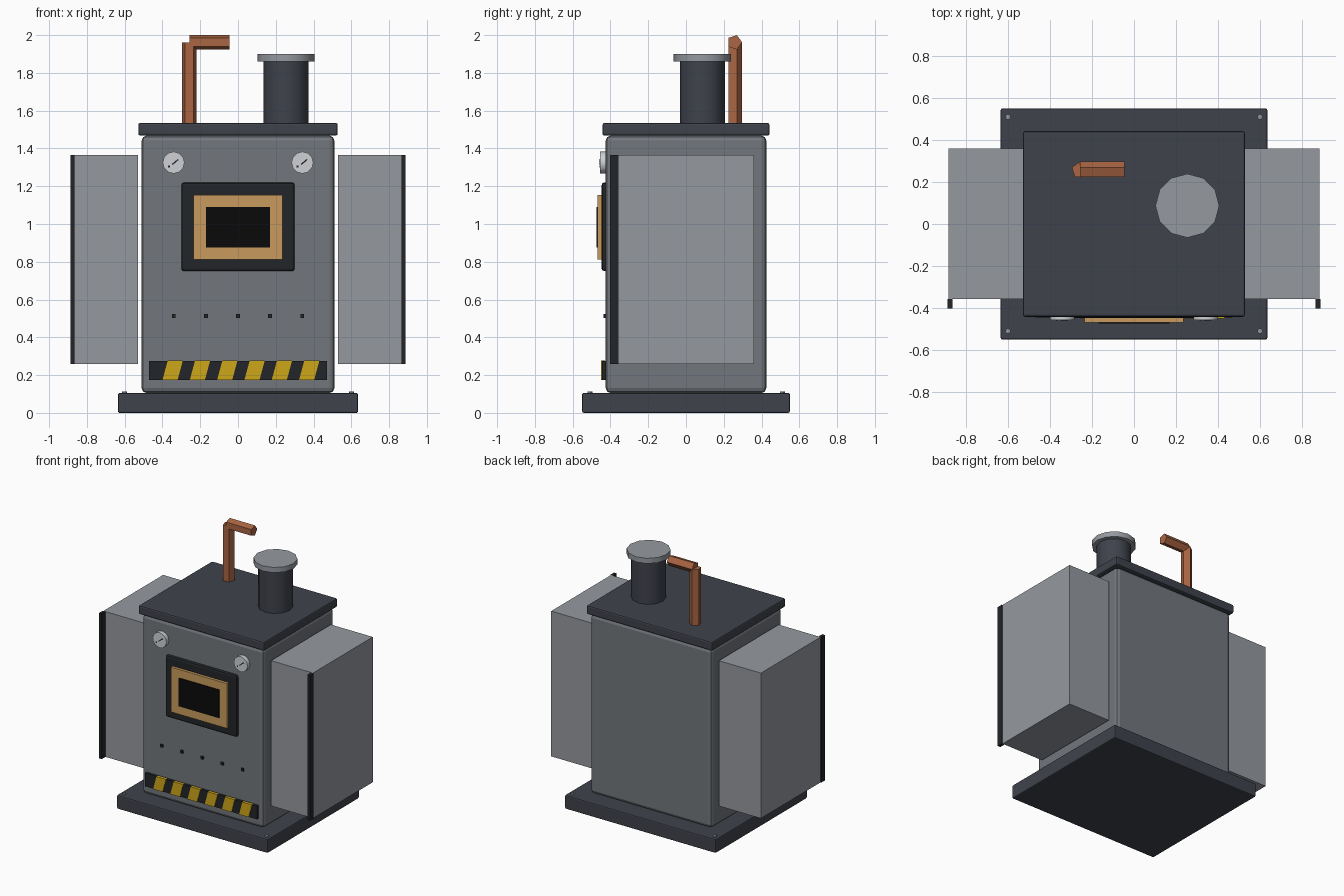
import bpy
from math import radians

if "Cube" in bpy.data.objects:
    bpy.data.objects.remove(bpy.data.objects["Cube"])


def material(name, rgb):
    m = bpy.data.materials.new(name)
    m.diffuse_color = (*rgb, 1)
    m.use_nodes = True
    m.node_tree.nodes["Principled BSDF"].inputs["Base Color"].default_value = m.diffuse_color
    return m


DARK = material("dark_steel", (0.05, 0.055, 0.072))
GREY = material("body_grey", (0.17, 0.185, 0.205))
LIGHT = material("light_grey", (0.30, 0.32, 0.35))
BLACK = material("black_iron", (0.016, 0.018, 0.021))
GLASS = material("dark_glass", (0.003, 0.003, 0.003))
BRASS = material("brass", (0.58, 0.33, 0.11))
COPPER = material("copper", (0.40, 0.13, 0.055))
YELLOW = material("warning_yellow", (0.62, 0.39, 0.01))
WHITE = material("dial_white", (0.62, 0.64, 0.66))


def box(name, x, y, z, mat, bevel=0, segments=2):
    """Box from (min, max) ranges, with an optional bevel."""
    loc = [(a + b) / 2 for a, b in (x, y, z)]
    bpy.ops.mesh.primitive_cube_add(size=1, location=loc)
    o = bpy.context.object
    o.name = name
    o.scale = [b - a for a, b in (x, y, z)]
    bpy.ops.object.transform_apply(location=False, rotation=False, scale=True)
    o.data.materials.append(mat)
    if bevel:
        mod = o.modifiers.new("Bevel", 'BEVEL')
        mod.width = bevel
        mod.segments = segments
    return o


def cylinder(name, loc, r, depth, sides, mat, rot=(0, 0, 0), smooth=False):
    bpy.ops.mesh.primitive_cylinder_add(vertices=sides, radius=r, depth=depth,
                                        location=loc, rotation=rot)
    o = bpy.context.object
    o.name = name
    o.data.materials.append(mat)
    if smooth:
        bpy.ops.object.shade_smooth_by_angle(angle=radians(35))
    return o


# Base, body and lid
box("base_plate", (-0.635, 0.635), (-0.55, 0.55), (0, 0.105), DARK, 0.008)
box("body", (-0.51, 0.51), (-0.425, 0.425), (0.105, 1.468), GREY, 0.026)
box("top_lid", (-0.528, 0.528), (-0.442, 0.442), (1.468, 1.535), DARK, 0.01)

# Base bolts
for x in (-0.6, 0.6):
    for y in (-0.51, 0.51):
        cylinder("base_bolt", (x, y, 0.106), 0.014, 0.016, 5, LIGHT)

# Side cabinets with corner strips
for s in (-1, 1):
    box("side_cabinet", sorted((s * 0.529, s * 0.882)), (-0.358, 0.36),
        (0.26, 1.365), LIGHT)
    box("cabinet_strip", sorted((s * 0.865, s * 0.888)), (-0.403, -0.358),
        (0.26, 1.365), BLACK)

# Chimney
cylinder("chimney", (0.254, 0.087, 1.69), 0.12, 0.36, 12, DARK, smooth=True)
cylinder("chimney_cap", (0.254, 0.087, 1.88), 0.152, 0.04, 12, LIGHT, smooth=True)

# Copper pipe
cylinder("pipe_riser", (-0.258, 0.257, 1.735), 0.04, 0.45, 5, COPPER)
cylinder("pipe_outlet", (-0.152, 0.257, 1.962), 0.04, 0.212, 5, COPPER,
         (0, radians(-90), 0))

# Furnace window
box("window_surround", (-0.30, 0.30), (-0.447, -0.41), (0.75, 1.22), BLACK, 0.015)
box("window_frame", (-0.235, 0.235), (-0.468, -0.43), (0.812, 1.153), BRASS)
box("window_glass", (-0.17, 0.17), (-0.473, -0.45), (0.875, 1.09), GLASS)

# Gauges with needles
for x in (-0.341, 0.341):
    cylinder("gauge", (x, -0.438, 1.325), 0.058, 0.036, 12, WHITE,
             (radians(90), 0, 0), smooth=True)
    needle = box("gauge_needle", (x - 0.012, x + 0.03), (-0.459, -0.452),
                 (1.325, 1.332), BLACK)
    needle.rotation_euler.y = radians(-40)
    box("needle_tail", (x - 0.03, x - 0.02), (-0.459, -0.452), (1.299, 1.309), BLACK)

# Row of front rivets
for i in range(5):
    x = -0.34 + 0.17 * i
    box("front_rivet", (x - 0.01, x + 0.01), (-0.438, -0.42), (0.503, 0.523), BLACK)

# Hazard strip: yellow bars sheared sideways
box("hazard_plate", (-0.47, 0.47), (-0.445, -0.42), (0.175, 0.276), BLACK)
for i in range(6):
    x = -0.346 + 0.1446 * i
    bar = box("hazard_bar", (x - 0.04, x + 0.04), (-0.449, -0.43),
              (0.1745, 0.2765), YELLOW)
    for v in bar.data.vertices:
        v.co.x += 0.27 * v.co.z
